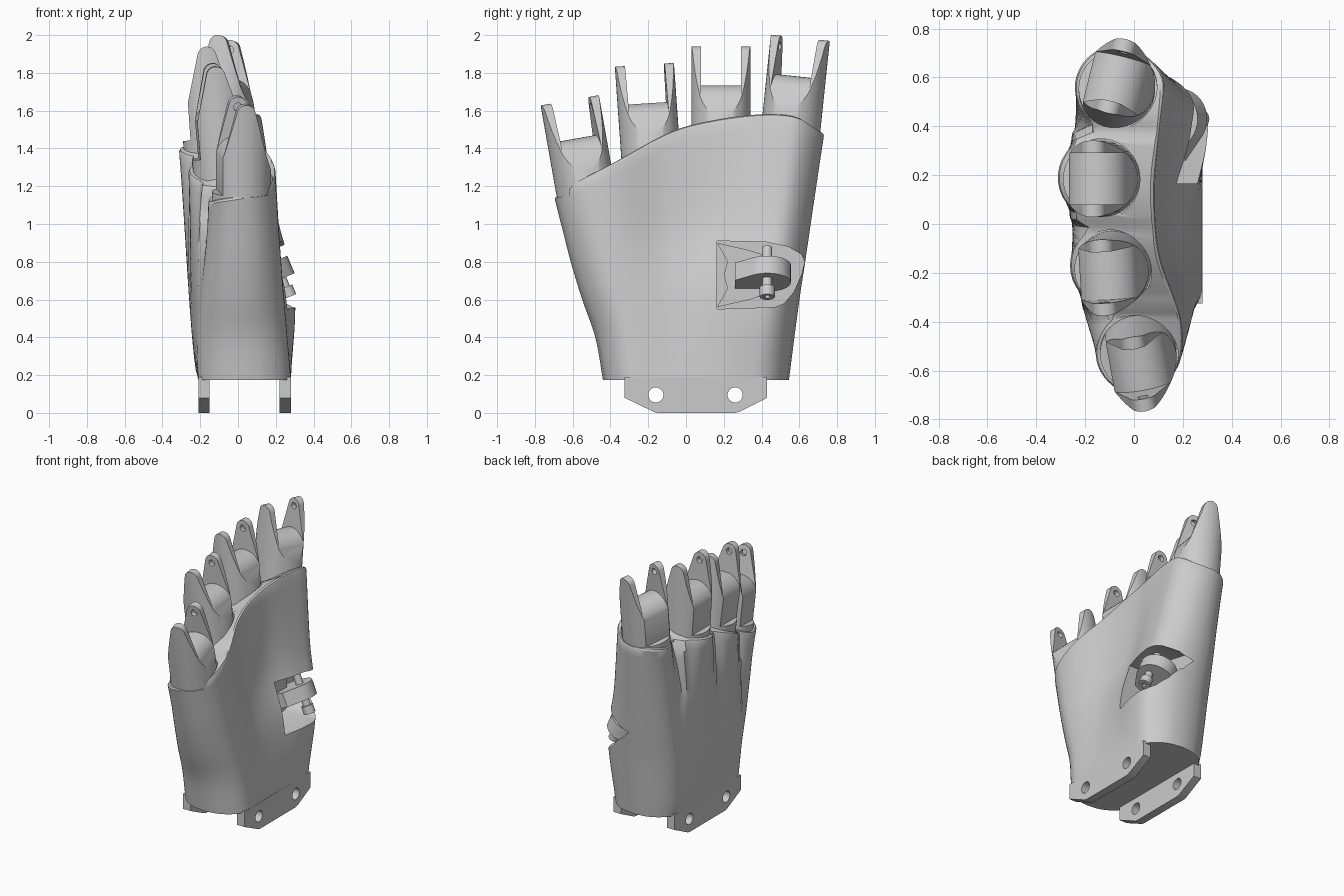
import bpy, bmesh, math
from mathutils import Matrix, Vector

if "Cube" in bpy.data.objects:
    bpy.data.objects.remove(bpy.data.objects["Cube"])

R = math.radians

def interp(xs, ys, x):
    """Smooth (cubic Hermite) table lookup."""
    n = len(xs)
    x = min(max(x, xs[0]), xs[-1])
    i = max(k for k in range(n - 1) if xs[k] <= x)
    def slope(k):
        a, b = max(k - 1, 0), min(k + 1, n - 1)
        return (ys[b] - ys[a]) / (xs[b] - xs[a])
    h = xs[i + 1] - xs[i]
    k = (x - xs[i]) / h
    return ((2 * k**3 - 3 * k**2 + 1) * ys[i] + (3 * k**2 - 2 * k**3) * ys[i + 1]
            + h * ((k**3 - 2 * k**2 + k) * slope(i) + (k**3 - k**2) * slope(i + 1)))

def lerp(a, b, k):
    return a + (b - a) * k

def make(name, bm, matrix=None):
    bmesh.ops.recalc_face_normals(bm, faces=bm.faces)
    me = bpy.data.meshes.new(name)
    bm.to_mesh(me)
    bm.free()
    if matrix: me.transform(matrix)
    ob = bpy.data.objects.new(name, me)
    bpy.context.collection.objects.link(ob)
    return ob

def prism(name, pts, axis, a, b, matrix=None):
    """Extrude a 2D outline along x (y,z), y (x,z) or z (x,y)."""
    bm = bmesh.new()
    put = {'x': lambda p, d: (d, p[0], p[1]), 'y': lambda p, d: (p[0], d, p[1]),
           'z': lambda p, d: (p[0], p[1], d)}[axis]
    lo = [bm.verts.new(put(p, a)) for p in pts]
    hi = [bm.verts.new(put(p, b)) for p in pts]
    bm.faces.new(lo)
    bm.faces.new(hi)
    for i in range(len(pts)):
        j = (i + 1) % len(pts)
        bm.faces.new((lo[i], lo[j], hi[j], hi[i]))
    return make(name, bm, matrix)

def rod(name, p, q, r, matrix=None, seg=32):
    """Cylinder between two points."""
    p, q = Vector(p), Vector(q)
    m = Matrix.Translation((p + q) / 2) @ (q - p).to_track_quat('Z', 'Y').to_matrix().to_4x4()
    bm = bmesh.new()
    bmesh.ops.create_cone(bm, cap_ends=True, segments=seg, radius1=r, radius2=r,
                          depth=(q - p).length, matrix=m)
    return make(name, bm, matrix)

def boolean(ob, cutter, op='DIFFERENCE'):
    mod = ob.modifiers.new('cut', 'BOOLEAN')
    mod.object, mod.operation, mod.solver = cutter, op, 'EXACT'
    cutter.hide_render = True
    bpy.context.view_layer.objects.active = ob
    bpy.ops.object.modifier_apply(modifier=mod.name)
    bpy.data.objects.remove(cutter)

# Finger sockets: name, base point, tilt about x, lean about y, yaw (degrees)
FINGERS = [('index', (-.07, .563, 1.583), -6, 0, -14),
           ('middle', (-.14, .185, 1.535), 0, -4, 0),
           ('ring', (-.095, -.192, 1.44), 4, -5, 3),
           ('little', (.018, -.545, 1.256), 10, 0, 10)]
CIRCLES = [(-.07, .56), (-.14, .19), (-.09, -.17), (.015, -.53)]

# Palm: lofted rings whose back is scalloped around the finger circles
V = [-1, -.6, -.2, .15, .5, .8, 1]
T = [0, .35, .62, 1]
FRONT = [[.28] * 7,
         [.235, .245, .22, .24, .29, .30, .28],
         [.21, .22, .15, .14, .19, .21, .19],
         [.18, .195, .105, .085, .105, .125, .10]]

def back_x(y, t):
    smooth = interp([-.70, -.53, -.17, .19, .56, .73], [-.12, -.155, -.26, -.30, -.24, -.22], y)
    cx, cy = min(CIRCLES, key=lambda c: abs(c[1] - y))
    d = 0 if y > .56 or y < -.53 else y - cy
    scallop = cx - math.sqrt(max(.172 ** 2 - d * d, .1 ** 2))
    return lerp(-.21, lerp(smooth, scallop, t ** 3), t ** .6)

def palm_point(v, side, t, inset=0.0, drop=0.0):
    y0 = interp([0, .22, .43, .64, .85, 1], [-.44, -.48, -.55, -.61, -.66, -.695], t)
    y1 = interp([0, .32, .47, .63, 1], [.545, .60, .63, .66, .73], t)
    y = lerp(y0, y1, (v + 1) / 2)
    f = interp(T, [interp(V, row, v) for row in FRONT], t)
    b = back_x(y, t)
    d = min(y - y0, y1 - y) / lerp(.19, .17, t)
    e = math.sqrt(max(0, 1 - (1 - min(d, 1)) ** 2))
    c = (f + b) / 2
    x = lerp(c, f if side > 0 else b, e)
    zf = interp([-.69, -.6, -.4, -.1, .1, .4, .6, .73],
                [1.18, 1.22, 1.32, 1.48, 1.54, 1.58, 1.565, 1.49], y)
    zb = interp([-.69, -.53, -.17, .19, .56, .73], [1.12, 1.13, 1.29, 1.40, 1.45, 1.48], y)
    z = lerp(.175, lerp(zb, zf, (x - b) / (f - b)) - drop, t)
    return (lerp(x, c, inset / .17), y * (1 - inset / .7), z)

def build_palm(n=56, rings=22):
    vs = [math.sin(math.pi / 2 * (2 * i / n - 1)) * .4 + .6 * (2 * i / n - 1) for i in range(n + 1)]
    loop = [(v, 1) for v in vs] + [(v, -1) for v in vs[-2:0:-1]]
    bm = bmesh.new()
    levels = [(i / rings, 0, .018) for i in range(rings + 1)] + [(1, .005, .005), (1, .016, 0)]
    grid = [[bm.verts.new(palm_point(v, s, t, i, d)) for v, s in loop] for t, i, d in levels]
    m = len(loop)
    for a, b in zip(grid, grid[1:]):
        for i in range(m):
            j = (i + 1) % m
            bm.faces.new((a[i], a[j], b[j], b[i]))
    for ring in (grid[0], grid[-1]):
        for i in range(n):
            ids = [i, i + 1, (m - i - 1) % m, (m - i) % m]
            bm.faces.new([ring[k] for k in dict.fromkeys(ids)])
    return make('palm', bm)

palm = build_palm()

# Finger sockets: tapered forks with a rounded saddle, seated in cups in the palm
right = [(.175, -.3), (.175, -.03), (.116, .12)]
tip = [(.05 * math.cos(R(a)), .355 + .05 * math.sin(R(a))) for a in range(10, 171, 16)]
wedge = right + tip + [(-x, z) for x, z in reversed(right)]
saddle = [(.125 * math.cos(R(a)), .075 + .125 * math.sin(R(a))) for a in range(20, 161, 10)]
slot = [(.3, .6), (.3, .118)] + saddle + [(-.1175, -.085), (-.3, -.085), (-.3, .6)]
for name, base, tilt, lean, yaw in FINGERS:
    m = (Matrix.Translation(base) @ Matrix.Rotation(R(lean), 4, 'Y')
         @ Matrix.Rotation(R(tilt), 4, 'X') @ Matrix.Rotation(R(yaw), 4, 'Z'))
    boolean(palm, rod('cup_cutter', (0, 0, -.09), (0, 0, .4), .164, m, 48))
    fork = rod(name + '_finger_socket', (0, 0, -.2), (0, 0, .45), .157, m, 48)
    boolean(fork, prism('wedge_cutter', wedge, 'y', -.3, .3, m), 'INTERSECT')
    boolean(fork, prism('slot_cutter', slot, 'y', -.105, .105, m))
    boolean(fork, rod('pivot_cutter', (0, -.135, .35), (0, .135, .35), .022, m, 20))

# Thumb window
window = [(.165, .91), (.42, .905), (.54, .88), (.61, .84), (.63, .80),
          (.61, .73), (.57, .64), (.52, .58), (.47, .56), (.165, .55)]
boolean(palm, prism('window_cutter', window, 'x', .02, .6))

# Thumb joint: tilted knuckle with a curved arm on a screw pin, held by a mount
tm = Matrix.Translation((.165, .43, .737)) @ Matrix.Rotation(R(-23), 4, 'Y')
arc = [(.125 * math.cos(R(a)), .125 * math.sin(R(a))) for a in range(-40, 181, 10)]
prism('thumb_knuckle', arc + [(-.12, -.17), (.03, -.17)], 'z', -.05, .05, tm)
rod('thumb_pin', (.05, 0, -.14), (.05, 0, .13), .026, tm, 24)
screw = rod('thumb_screw_head', (.05, 0, -.155), (.05, 0, -.10), .04, tm, 24)
boolean(screw, rod('screw_cutter', (.05, 0, -.2), (.05, 0, -.13), .02, tm, 6))
prism('thumb_mount', [(.165, .56), (.34, .60), (.40, .62), (.40, .84), (.34, .86), (.165, .90),
                      (.22, .80), (.20, .73), (.22, .66)], 'x', 0, .11)

# Wrist tabs with bolt holes
tab = [(-.325, .19), (-.325, .08), (-.17, .005), (-.15, 0), (.26, 0), (.28, .005),
       (.43, .08), (.43, .19)]
for side, a, b in (('back', -.21, -.15), ('front', .22, .28)):
    plate = prism(side + '_wrist_tab', tab, 'x', a, b)
    for y in (-.16, .26):
        boolean(plate, rod('bolt_cutter', (a - .1, y, .095), (b + .1, y, .095), .04))

# Smooth shading with crisp edges
for ob in bpy.context.collection.objects:
    ob.select_set(True)
bpy.context.view_layer.objects.active = palm
bpy.ops.object.shade_smooth_by_angle(angle=R(32))
